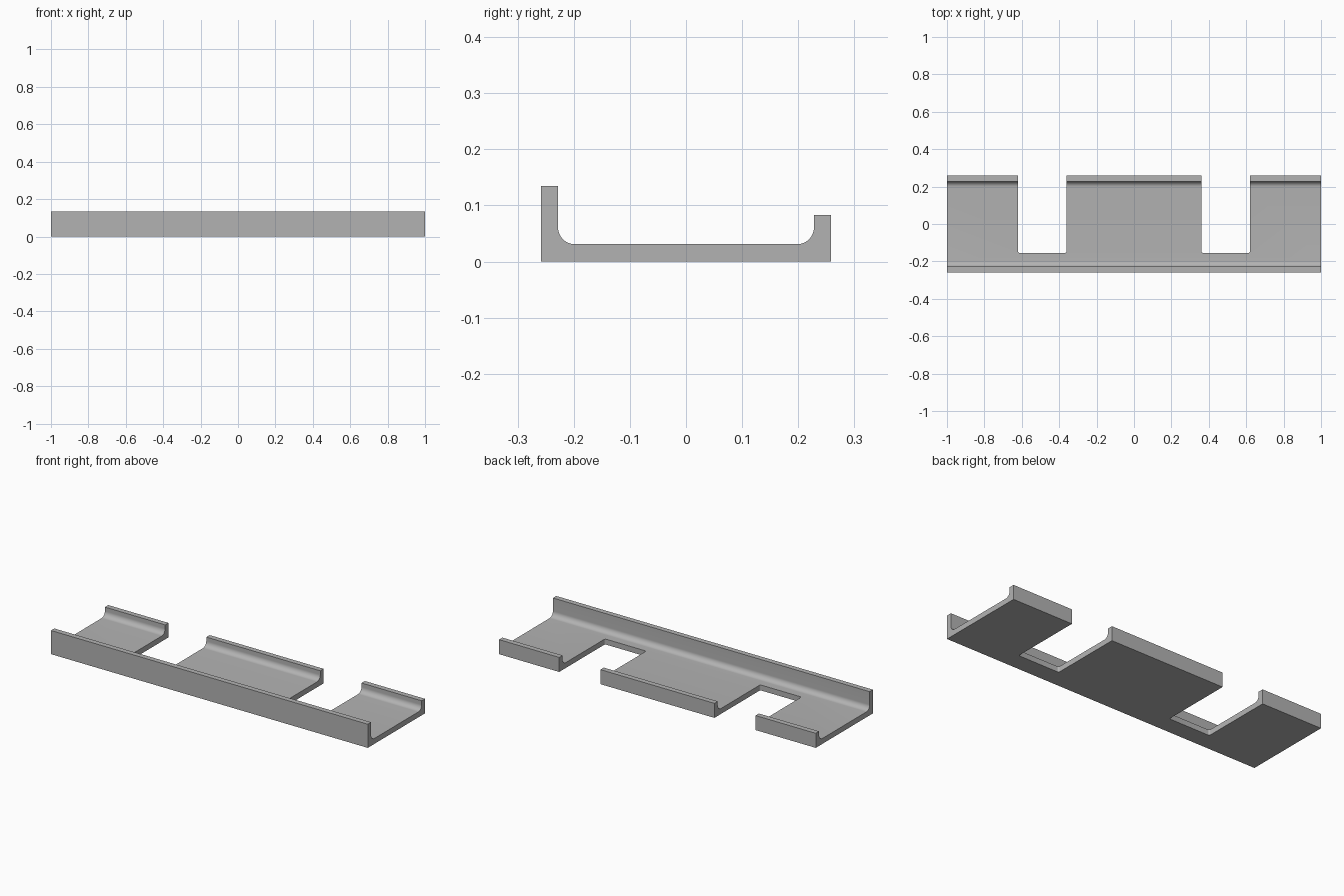
import bpy
import bmesh
from math import cos, sin, pi

if "Cube" in bpy.data.objects:
    bpy.data.objects.remove(bpy.data.objects["Cube"], do_unlink=True)

HALF_Y, WALL, FLOOR = 0.258, 0.03, 0.031
FRONT_TOP, BACK_TOP, FILLET = 0.135, 0.083, 0.03

grey = bpy.data.materials.new("plain_grey")
grey.use_nodes = True
grey.diffuse_color = (0.45, 0.45, 0.45, 1)
grey.node_tree.nodes["Principled BSDF"].inputs["Base Color"].default_value = (0.45, 0.45, 0.45, 1)


def arc(cx, cy, radius, start, end, steps=12):
    angles = [start + (end - start) * i / steps for i in range(steps + 1)]
    return [(cx + radius * cos(a), cy + radius * sin(a)) for a in angles]


def prism(name, points, offset):
    """Extrude a closed outline of 3D points along an offset."""
    bm = bmesh.new()
    face = bm.faces.new([bm.verts.new(p) for p in points])
    ext = bmesh.ops.extrude_face_region(bm, geom=[face], use_keep_orig=True)
    moved = [v for v in ext["geom"] if isinstance(v, bmesh.types.BMVert)]
    bmesh.ops.translate(bm, verts=moved, vec=offset)
    bmesh.ops.recalc_face_normals(bm, faces=bm.faces[:])
    mesh = bpy.data.meshes.new(name)
    bm.to_mesh(mesh)
    bm.free()
    obj = bpy.data.objects.new(name, mesh)
    bpy.context.collection.objects.link(obj)
    mesh.materials.append(grey)
    return obj


# Channel: tall front wall, filleted floor, short back lip
inner = HALF_Y - WALL
centre = inner - FILLET
profile = [(-HALF_Y, 0), (HALF_Y, 0), (HALF_Y, BACK_TOP), (inner, BACK_TOP)]
profile += arc(centre, FLOOR + FILLET, FILLET, 0, -pi / 2)
profile += arc(-centre, FLOOR + FILLET, FILLET, -pi / 2, -pi)
profile += [(-inner, FRONT_TOP), (-HALF_Y, FRONT_TOP)]
channel = prism("channel_bracket", [(-1, y, z) for y, z in profile], (2, 0, 0))

# Two notches open to the back, with slightly rounded inner corners
NOTCH_X, NOTCH_HALF, NOTCH_Y, CORNER = 0.49, 0.13, -0.155, 0.01
for side, label in ((-1, "right"), (1, "left")):
    x0, x1 = side * NOTCH_X - NOTCH_HALF, side * NOTCH_X + NOTCH_HALF
    outline = [(x1, 0.4), (x0, 0.4)]
    outline += arc(x0 + CORNER, NOTCH_Y + CORNER, CORNER, pi, 1.5 * pi, 6)
    outline += arc(x1 - CORNER, NOTCH_Y + CORNER, CORNER, 1.5 * pi, 2 * pi, 6)
    cutter = prism(label + "_notch_cutter", [(x, y, -0.1) for x, y in outline], (0, 0, 0.4))
    cutter.hide_render = True
    cut = channel.modifiers.new(label + "_notch", 'BOOLEAN')
    cut.operation, cut.solver, cut.object = 'DIFFERENCE', 'EXACT', cutter
    bpy.ops.object.select_all(action='DESELECT')
    channel.select_set(True)
    bpy.context.view_layer.objects.active = channel
    bpy.ops.object.modifier_apply(modifier=cut.name)
    bpy.data.objects.remove(cutter, do_unlink=True)

bpy.ops.object.shade_smooth_by_angle(angle=pi / 6)
